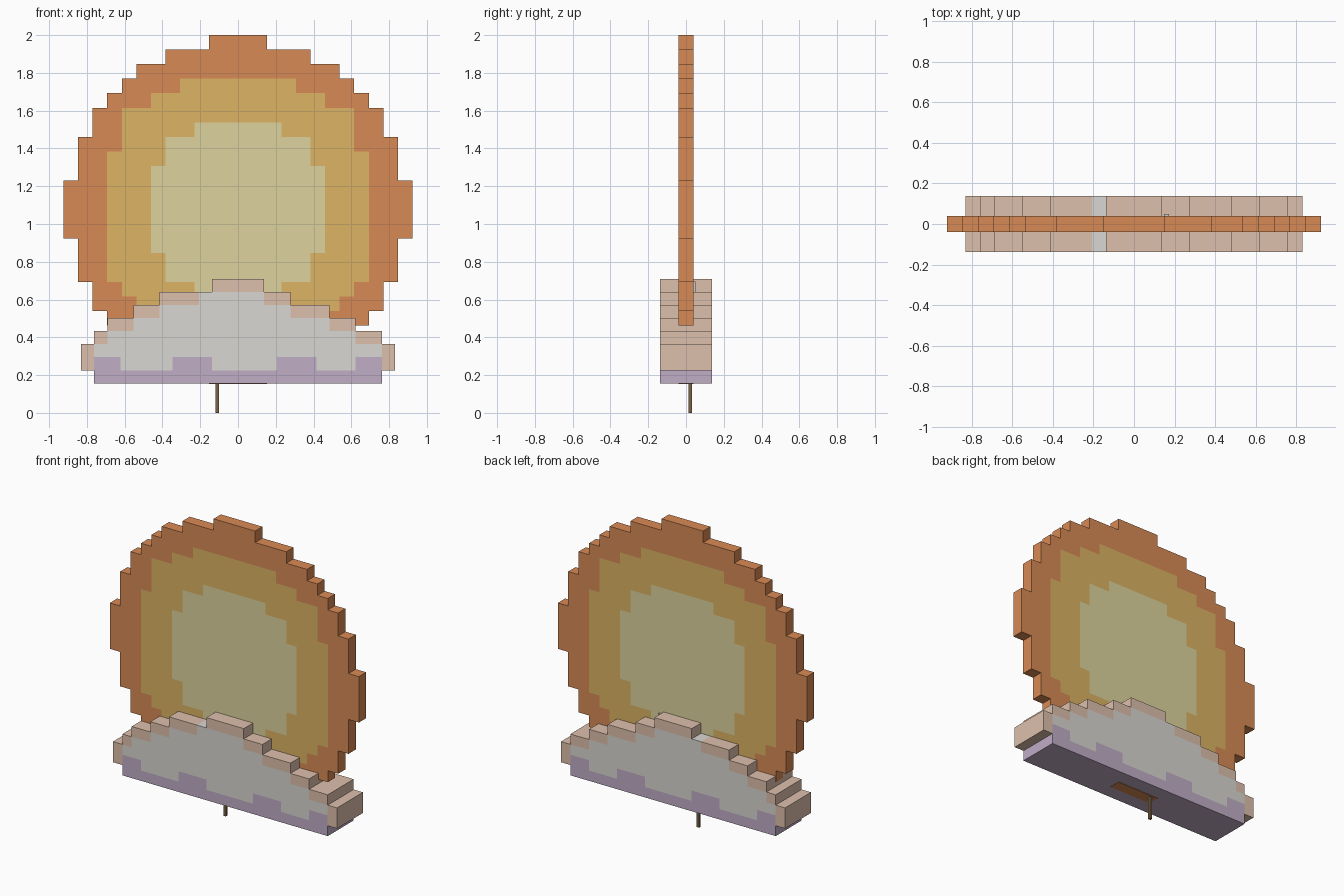
import bpy, bmesh

if "Cube" in bpy.data.objects:
    bpy.data.objects.remove(bpy.data.objects["Cube"])


def material(name, hexcode):
    def lin(c):
        return c / 12.92 if c <= 0.04045 else ((c + 0.055) / 1.055) ** 2.4
    m = bpy.data.materials.new(name)
    m.diffuse_color = [lin(int(hexcode[i:i + 2], 16) / 255) for i in (0, 2, 4)] + [1]
    m.use_nodes = True
    m.node_tree.nodes["Principled BSDF"].inputs["Base Color"].default_value = m.diffuse_color
    return m


def finish(bm, name, mats):
    bmesh.ops.recalc_face_normals(bm, faces=bm.faces[:])
    me = bpy.data.meshes.new(name)
    bm.to_mesh(me)
    bm.free()
    for m in mats:
        me.materials.append(m)
    ob = bpy.data.objects.new(name, me)
    bpy.context.collection.objects.link(ob)


def pixel_slab(name, cells, px, top, half_depth, mats):
    """Extruded pixel drawing; cells maps (column, row from top) to a material slot."""
    bm = bmesh.new()

    def quad(pts, slot):
        bm.faces.new([bm.verts.new(p) for p in pts]).material_index = slot

    d = half_depth
    for (c, r), slot in cells.items():
        x0, x1 = c * px, (c + 1) * px
        z1, z0 = top - r * px, top - (r + 1) * px
        ring = [(x0, z0), (x1, z0), (x1, z1), (x0, z1)]
        for y in (-d, d):
            quad([(x, y, z) for x, z in ring], slot)
        # rim faces only where the neighbouring pixel is empty
        for i, step in enumerate([(0, 1), (1, 0), (0, -1), (-1, 0)]):
            if (c + step[0], r + step[1]) not in cells:
                (ax, az), (bx, bz) = ring[i], ring[(i + 1) % 4]
                quad([(ax, -d, az), (bx, -d, bz), (bx, d, bz), (ax, d, az)], slot)
    bmesh.ops.remove_doubles(bm, verts=bm.verts[:], dist=1e-4)
    bmesh.ops.recalc_face_normals(bm, faces=bm.faces[:])
    bmesh.ops.dissolve_limit(bm, angle_limit=0.02, verts=bm.verts[:],
                             edges=bm.edges[:], delimit={'MATERIAL'})
    finish(bm, name, mats)


def box(name, x, y, z, mat):
    bm = bmesh.new()
    bmesh.ops.create_cube(bm, size=1)
    for v in bm.verts:
        v.co = [r[0] if c < 0 else r[1] for c, r in zip(v.co, (x, y, z))]
    finish(bm, name, [mat])


# Sun: concentric pixel discs given as half widths per row
discs = [
    (0, [2, 5, 7, 8, 9, 10, 10, 11, 11, 11, 12, 12, 12, 12, 11, 11, 11, 10, 10, 9, 8, 7, 5, 2]),
    (3, [4, 6, 8, 8, 8] + [9] * 9 + [8, 7, 6, 4]),
    (6, [3, 5, 5] + [6] * 6 + [5, 5, 3]),
]
sun = {}
for slot, (first, widths) in enumerate(discs):
    for i, w in enumerate(widths):
        for c in range(-w, w):
            sun[c, first + i] = slot
pixel_slab("sun_disc", sun, 1 / 13, 2.0, 0.5 / 13,
           [material("orange", "D88A55"), material("gold", "DDB363"),
            material("pale_yellow", "DDD49E")])

# Cloud: full row spans in peach, then the grey body and purple underside
spans = [(-2, 2), (-6, 4), (-8, 7), (-10, 9), (-11, 11), (-12, 12), (-12, 12), (-11, 11)]
body = {1: (-3, 2), 2: (-6, 4), 3: (-8, 7), 4: (-10, 9), 5: (-11, 11), 6: (-11, 11)}
shade = [(6, -11, -9), (6, -5, -2), (6, 3, 6), (6, 9, 11), (7, -11, 11)]
cloud = {(c, r): 0 for r, (a, b) in enumerate(spans) for c in range(a, b)}
cloud.update({(c, r): 1 for r, (a, b) in body.items() for c in range(a, b)})
cloud.update({(c, r): 2 for r, a, b in shade for c in range(a, b)})
pixel_slab("cloud", cloud, 0.0692, 0.71, 0.137,
           [material("peach", "DEC0AC"), material("cloud_grey", "DAD7D2"),
            material("lilac", "C1ADC6")])

# Thin stick under the cloud and a small peg behind the sun
box("stick", (-0.118, -0.1), (0.014, 0.031), (0, 0.3), material("brown", "7A6245"))
box("back_peg", (0.147, 0.172), (0.03, 0.05), (0.5, 0.695), material("peg_grey", "C9CDC8"))
